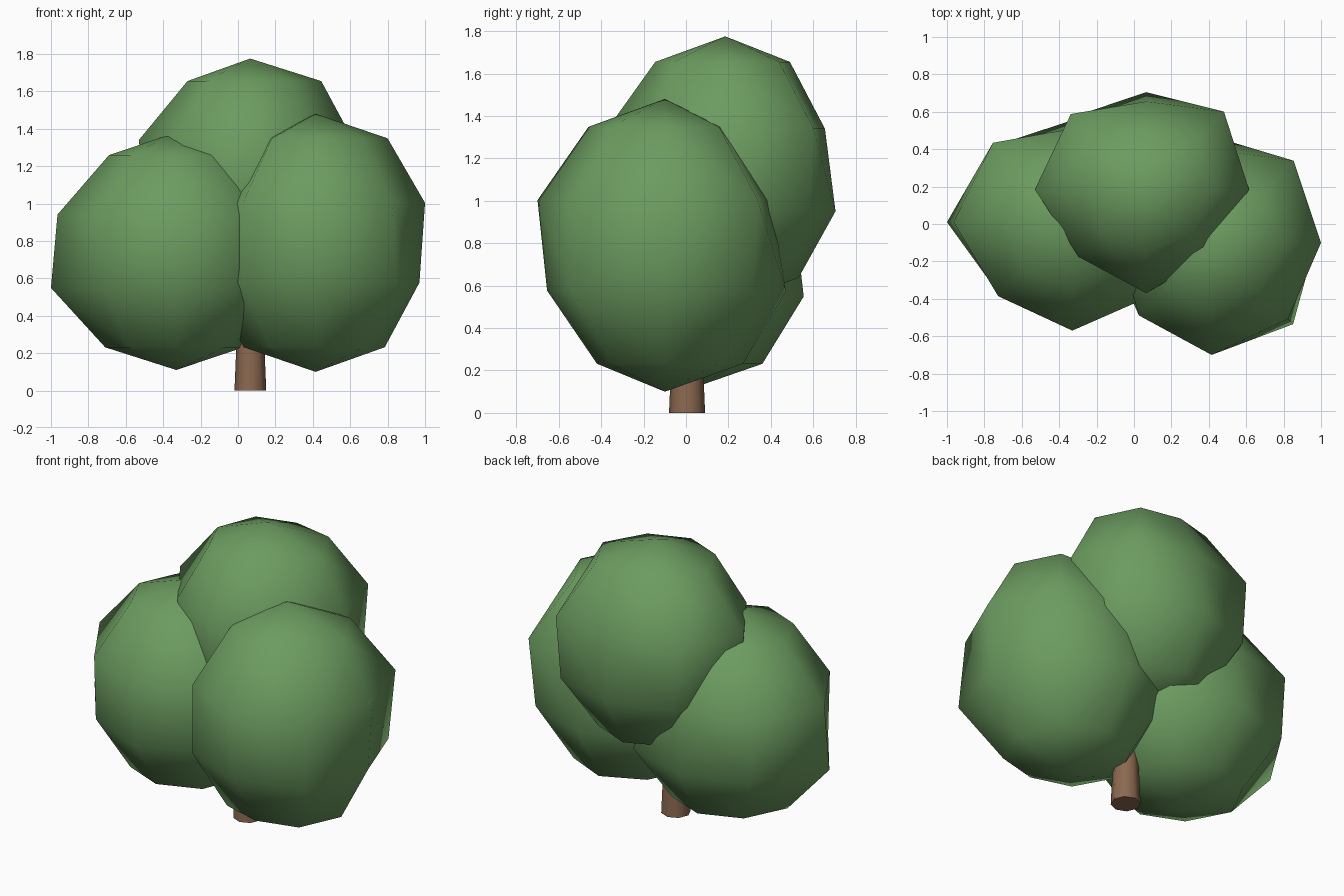
import bpy, bmesh, math

if "Cube" in bpy.data.objects:
    bpy.data.objects.remove(bpy.data.objects["Cube"])


def material(name, rgb):
    m = bpy.data.materials.new(name)
    m.diffuse_color = (*rgb, 1)
    m.use_nodes = True
    m.node_tree.nodes["Principled BSDF"].inputs["Base Color"].default_value = m.diffuse_color
    return m


def finish(bm, name, mat):
    bmesh.ops.recalc_face_normals(bm, faces=bm.faces)
    for f in bm.faces:
        f.smooth = True
    me = bpy.data.meshes.new(name)
    bm.to_mesh(me)
    bm.free()
    me.materials.append(mat)
    ob = bpy.data.objects.new(name, me)
    bpy.context.collection.objects.link(ob)
    return ob


leaf = material("leaf_green", (0.15, 0.33, 0.117))
bark = material("bark_brown", (0.26, 0.14, 0.08))


# Lumpy foliage ball: 8 segments, 4 rings from top to bottom between two poles;
# each ring lists its radius every 45 degrees, counter-clockwise from +x
def foliage(name, centre, height, rings):
    cx, cy, cz = centre
    bm = bmesh.new()
    top = bm.verts.new((cx, cy, cz + height))
    bottom = bm.verts.new((cx, cy, cz - height))
    loops = []
    for i, radii in enumerate(rings):
        z = cz + height * math.cos(math.radians(36 * (i + 1)))
        loops.append([bm.verts.new((cx + r * math.cos(k * math.pi / 4),
                                    cy + r * math.sin(k * math.pi / 4), z))
                      for k, r in enumerate(radii)])
    for k in range(8):
        n = (k + 1) % 8
        bm.faces.new((top, loops[0][k], loops[0][n]))
        bm.faces.new((bottom, loops[3][n], loops[3][k]))
        for a, b in zip(loops, loops[1:]):
            bm.faces.new((a[k], b[k], b[n], a[n]))
    return finish(bm, name, leaf)


foliage("foliage_right", (0.415, -0.10, 0.79), 0.69, [
    (.385, .36, .27, .31, .275, .33, .36, .36),
    (.585, .62, .50, .53, .50, .55, .60, .577),
    (.555, .58, .57, .57, .56, .55, .555, .616),
    (.37, .36, .37, .36, .385, .35, .32, .36)])

foliage("foliage_left", (-0.33, 0.01, 0.745), 0.635, [
    (.33, .34, .32, .35, .36, .35, .35, .34),
    (.57, .56, .50, .60, .635, .56, .58, .57),
    (.58, .57, .545, .58, .67, .55, .56, .57),
    (.36, .35, .35, .36, .38, .35, .35, .36)])

foliage("foliage_top", (0.065, 0.185, 1.145), 0.63, [
    (.38, .36, .305, .34, .335, .33, .33, .34),
    (.55, .588, .47, .57, .595, .51, .555, .49),
    (.565, .56, .52, .55, .56, .50, .53, .50),
    (.34, .34, .345, .34, .34, .33, .33, .33)])

# Tapered trunk
bm = bmesh.new()
bmesh.ops.create_cone(bm, cap_ends=True, segments=8, radius1=0.085,
                      radius2=0.06, depth=0.6)
bmesh.ops.translate(bm, verts=bm.verts, vec=(0.066, 0.005, 0.3))
trunk = finish(bm, "trunk", bark)
bpy.context.view_layer.objects.active = trunk
trunk.select_set(True)
bpy.ops.object.shade_smooth_by_angle(angle=math.radians(50))
